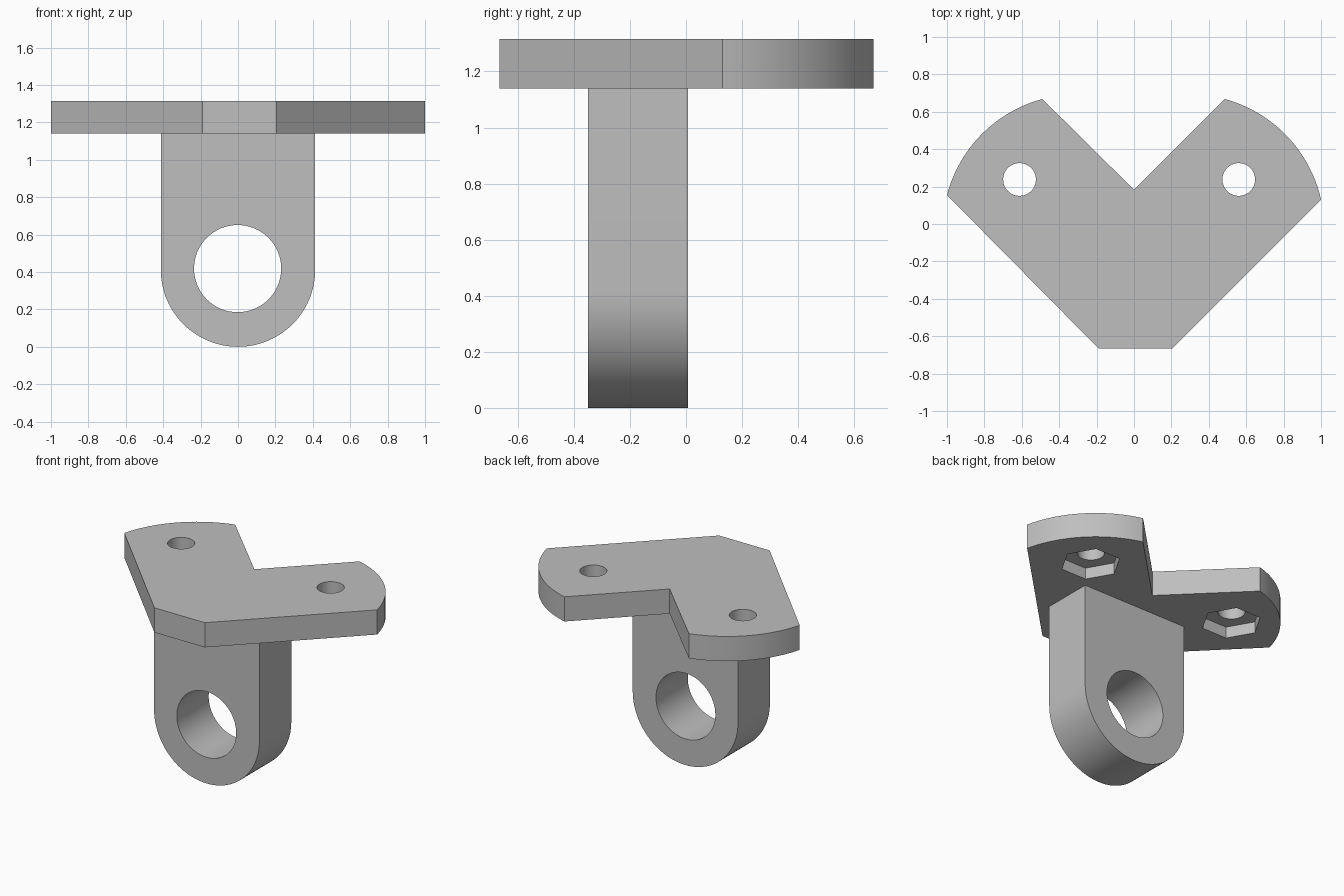
import bpy, bmesh
from math import sin, cos, pi, radians
from mathutils import Vector

cube = bpy.data.objects.get("Cube")
if cube:
    bpy.data.objects.remove(cube)

grey = bpy.data.materials.new("light grey")
grey.use_nodes = True
grey.diffuse_color = (0.52, 0.52, 0.52, 1)
grey.node_tree.nodes["Principled BSDF"].inputs["Base Color"].default_value = (0.52, 0.52, 0.52, 1)

PLATE_BOTTOM, PLATE_TOP = 1.14, 1.315


def prism(name, outline, base, depth):
    """Extrude a closed outline of 3D points by the vector depth."""
    bm = bmesh.new()
    face = bm.faces.new([bm.verts.new(p) for p in outline])
    new = bmesh.ops.extrude_face_region(bm, geom=[face])["geom"]
    bmesh.ops.translate(bm, vec=depth, verts=[g for g in new if isinstance(g, bmesh.types.BMVert)])
    bmesh.ops.translate(bm, vec=base, verts=bm.verts)
    bmesh.ops.recalc_face_normals(bm, faces=bm.faces)
    mesh = bpy.data.meshes.new(name)
    bm.to_mesh(mesh)
    bm.free()
    mesh.materials.append(grey)
    obj = bpy.data.objects.new(name, mesh)
    bpy.context.collection.objects.link(obj)
    return obj


def ring(radius, sides):
    return [(radius * cos(2 * pi * i / sides), radius * sin(2 * pi * i / sides)) for i in range(sides)]


def arc(start, end, radius, steps=24):
    """Points of a counter-clockwise arc between two 2D points."""
    a, b = Vector(start), Vector(end)
    half = (b - a) / 2
    inward = Vector((-half.y, half.x)).normalized()
    centre = (a + b) / 2 + inward * (radius ** 2 - half.length_squared) ** 0.5
    first, sweep = a - centre, (a - centre).angle(b - centre)
    points = []
    for i in range(steps + 1):
        t = sweep * i / steps
        points.append((centre.x + first.x * cos(t) - first.y * sin(t),
                       centre.y + first.x * sin(t) + first.y * cos(t)))
    return points


def cut(obj, cutter):
    mod = obj.modifiers.new("cut", "BOOLEAN")
    mod.operation, mod.solver, mod.object = "DIFFERENCE", "EXACT", cutter
    bpy.context.view_layer.objects.active = obj
    bpy.ops.object.modifier_apply(modifier=mod.name)
    bpy.data.objects.remove(cutter)


def flat(points):
    return [(x, y, 0) for x, y in points]


def upright(points):
    return [(x, 0, z) for x, z in points]


# V-shaped mounting plate with rounded arm ends
outline = [(-0.19, -0.665), (0.205, -0.665)]
outline += arc((1, 0.13), (0.485, 0.668), 0.72)
outline += [(0, 0.183)]
outline += arc((-0.49, 0.668), (-1, 0.155), 0.72)
plate = prism("mounting_plate", flat(outline), (0, 0, PLATE_BOTTOM), (0, 0, PLATE_TOP - PLATE_BOTTOM))

# Bolt holes with hexagonal nut pockets underneath
for x in (-0.612, 0.56):
    cut(plate, prism("bolt_hole", flat(ring(0.0875, 48)), (x, 0.238, 1), (0, 0, 0.5)))
    cut(plate, prism("nut_pocket", flat(ring(0.195, 6)), (x, 0.238, 1), (0, 0, PLATE_BOTTOM + 0.08 - 1)))

# Hanging lug: square top, round bottom, large cross hole
R = 0.413
lug_outline = [(R * cos(pi + pi * i / 48), R + R * sin(pi + pi * i / 48)) for i in range(49)]
lug_outline += [(R, PLATE_BOTTOM), (-R, PLATE_BOTTOM)]
lug = prism("lug", upright(lug_outline), (0, -0.35, 0), (0, 0.357, 0))
cut(lug, prism("lug_hole", upright(ring(0.233, 64)), (-0.002, -1, 0.418), (0, 2, 0)))

# Smooth round walls, crisp edges
bpy.ops.object.select_all(action="DESELECT")
for obj in (plate, lug):
    obj.select_set(True)
bpy.context.view_layer.objects.active = plate
bpy.ops.object.shade_smooth_by_angle(angle=radians(25))
